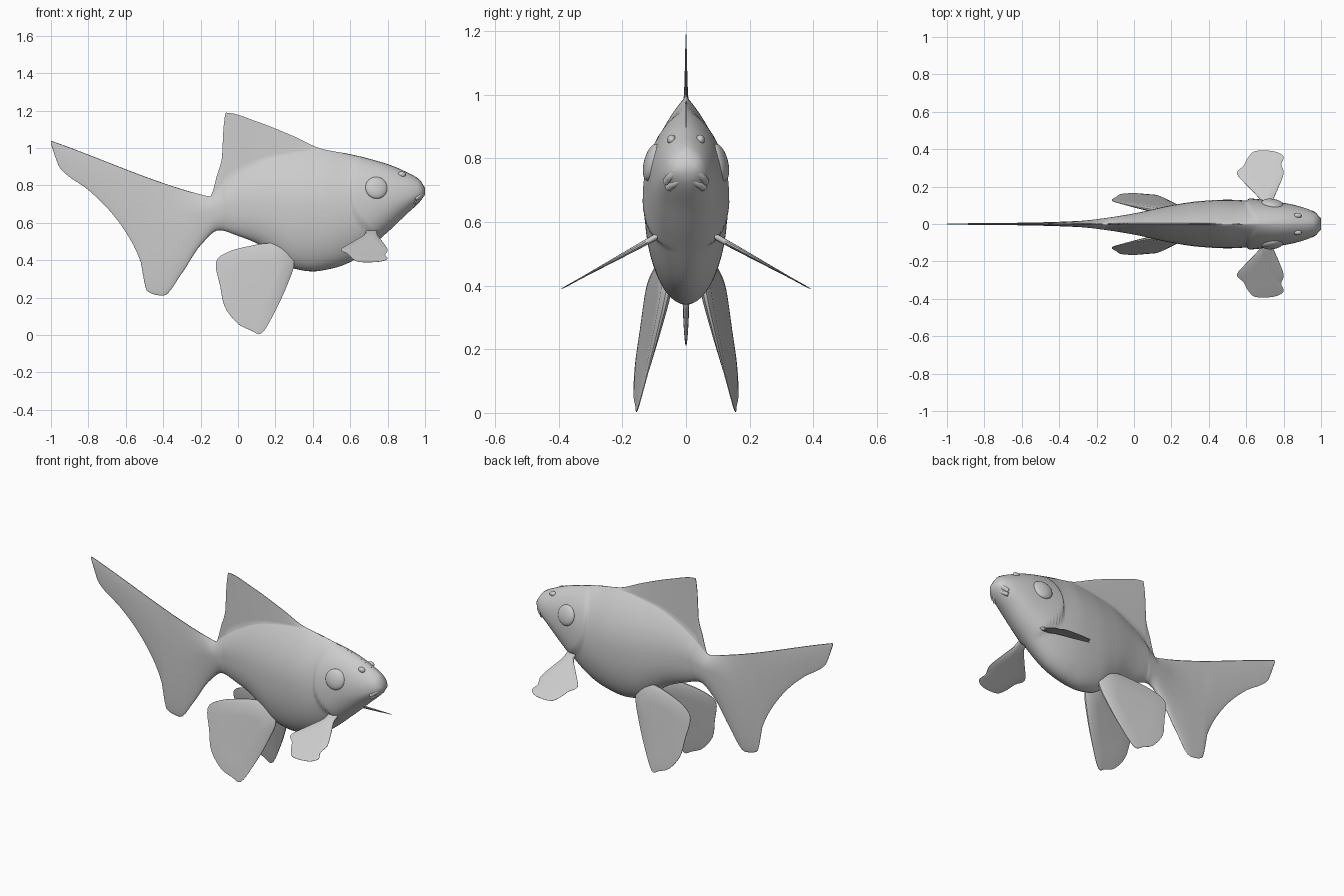
import bpy, bmesh, math
from mathutils import Vector

if "Cube" in bpy.data.objects:
    bpy.data.objects.remove(bpy.data.objects["Cube"])

grey = bpy.data.materials.new("plain grey")
grey.use_nodes = True
grey.diffuse_color = (0.6, 0.6, 0.6, 1)
grey.node_tree.nodes["Principled BSDF"].inputs["Base Color"].default_value = grey.diffuse_color


def lerp(a, b, t):
    return a + (b - a) * t


def smooth_step(a, b, x):
    t = min(max((x - a) / (b - a), 0), 1)
    return t * t * (3 - 2 * t)


def curve_through(keys):
    """Smooth function through (position, value) keys without overshoot."""
    n = len(keys)
    d = [(keys[i + 1][1] - keys[i][1]) / (keys[i + 1][0] - keys[i][0]) for i in range(n - 1)]
    m = [d[0]] + [2 * a * b / (a + b) if a * b > 0 else 0 for a, b in zip(d, d[1:])] + [d[-1]]

    def value(x):
        i = 0
        while i < n - 2 and x > keys[i + 1][0]:
            i += 1
        (x0, y0), (x1, y1) = keys[i], keys[i + 1]
        h = x1 - x0
        t = min(max((x - x0) / h, 0), 1)
        s = t * t * (3 - 2 * t)
        return lerp(y0, y1, s) + h * t * (1 - t) * ((1 - t) * m[i] - t * m[i + 1])
    return value


def finish(name, bm, angle=50):
    bmesh.ops.recalc_face_normals(bm, faces=bm.faces)
    mesh = bpy.data.meshes.new(name)
    bm.to_mesh(mesh)
    bm.free()
    ob = bpy.data.objects.new(name, mesh)
    bpy.context.collection.objects.link(ob)
    mesh.materials.append(grey)
    bpy.ops.object.select_all(action='DESELECT')
    ob.select_set(True)
    bpy.context.view_layer.objects.active = ob
    bpy.ops.object.shade_smooth_by_angle(angle=math.radians(angle))
    return ob


# Side outline: upper edge with dorsal fin, lower edge with tail lobe
top_keys = [(-1, 1.037), (-.98, 1.03), (-.2, .75), (-.15, .74), (-.11, .86), (-.085, .95),
            (-.078, 1.1), (-.065, 1.187), (.1, 1.14), (.3, 1.06), (.45, .993), (.6, .965),
            (.8, .912), (.9, .87), (.97, .83), (1, .785)]
low_keys = [(-1, 1.02), (-.98, .96), (-.95, .89), (-.8, .775), (-.7, .68), (-.6, .55), (-.52, .39),
            (-.49, .24), (-.46, .22), (-.4, .21), (-.3, .33), (-.2, .48), (-.1, .56), (0, .53),
            (.1, .49), (.2, .42), (.3, .355), (.4, .34), (.5, .355), (.6, .39), (.8, .55),
            (.9, .645), (.97, .71), (1, .75)]
top, low = curve_through(top_keys), curve_through(low_keys)
# Top of the fleshy body below the dorsal fin
ridge = curve_through([(-.15, .74), (0, .86), (.2, .95), (.45, .985), (.6, .965)])
widest = curve_through([(-.15, .65), (0, .67), (.3, .64), (.5, .64), (.8, .71), (1, .765)])
width = curve_through([(-1, .003), (-.6, .007), (-.3, .016), (-.15, .032), (0, .056), (.2, .1),
                       (.35, .122), (.5, .13), (.65, .122), (.8, .112), (.9, .09), (.97, .06), (1, .03)])
# Rear edge of the gill cover, as x by height
gill = curve_through([(.5, .76), (.56, .7), (.62, .64), (.7, .605), (.8, .6), (.88, .62), (.95, .66)])


def section(x):
    """Half section of the fish at x, from belly to upper edge, as (y, z)."""
    zt, zb = top(x), low(x)
    zr = min(ridge(x), zt) if -.15 < x < .6 else zt
    zm = widest(x) if x > -.15 else lerp((zt + zb) / 2, widest(-.15), smooth_step(-.4, -.15, x))
    zm = min(max(zm, lerp(zb, zt, .2)), lerp(zb, zt, .8))
    zr = max(zr, zm + .001)
    hw = width(x)
    blade = .009 * smooth_step(-.3, 0, x) * (1 - smooth_step(.45, .6, x))
    power = lerp(1, .6, smooth_step(.4, .8, x))
    pts = []
    for i in range(-12, 13):
        u = math.sin(i / 12 * math.pi / 2)
        if u < 0:
            z = lerp(zm, zb, -u)
            y = hw * math.sqrt(max(1 - u * u, 0))
        else:
            z = lerp(zm, zr, u)
            y = hw * max(1 - u ** 2.2, 0) ** power
            y += blade * u
        # raised gill cover
        if x > .5 and abs(u) < .98:
            g = gill(z)
            y += .013 * smooth_step(g - .008, g + .012, x) * (1 - smooth_step(g, g + .24, x)) * (1 - u ** 4)
        pts.append((y, z))
    for i in range(1, 9):
        t = i / 8
        pts.append((lerp(blade, .0015, t), lerp(zr, zt, t) + .0002 * i))
    return pts


# Body, dorsal fin and tail in one skin
stations = {round(-1 + i * .02, 3) for i in range(101)}
stations |= {round(.58 + i * .005, 3) for i in range(34)}
stations |= {k[0] for k in top_keys + low_keys}
stations |= {round(-.15 + i * .005, 3) for i in range(18)}
bm = bmesh.new()
rings = []
for x in sorted(stations):
    half = section(x)
    loop = [(y, z) for y, z in half] + [(-y, z) for y, z in reversed(half[1:])]
    rings.append([bm.verts.new((x, y, z)) for y, z in loop])
for a, b in zip(rings, rings[1:]):
    for i in range(len(a)):
        j = (i + 1) % len(a)
        bm.faces.new((a[i], a[j], b[j], b[i]))
for ring in (rings[0], rings[-1]):
    bm.faces.new(ring)
finish("fish_body", bm, 60)


def rounded(points, steps=4):
    """Closed smooth outline through the points."""
    out = []
    n = len(points)
    for i in range(n):
        a, b, c, d = (Vector(points[(i + k) % n]) for k in (-1, 0, 1, 2))
        for s in range(steps):
            t = s / steps
            out.append(b + (c - a) * t / 2 + (a * 2 - b * 5 + c * 4 - d) * t * t / 2
                       + (b * 3 - a - c * 3 + d) * t ** 3 / 2)
    return out


def fin(name, outline, place, root, reach, thick):
    """Thin lens-shaped fin, thickest at its root; place maps 2D to 3D."""
    flat = rounded(outline)
    root = Vector(root)
    mid = sum(flat, Vector((0, 0))) / len(flat)
    o = Vector(place(0, 0))
    normal = (Vector(place(1, 0)) - o).cross(Vector(place(0, 1)) - o).normalized()
    bm = bmesh.new()

    def vert(p, side):
        depth = thick * max(1 - (p - root).length / reach, .2)
        return bm.verts.new(Vector(place(p.x, p.y)) + normal * depth * side)

    n = len(flat)
    edge = [[vert(p, s * .3) for p in flat] for s in (1, -1)]
    for i in range(n):
        j = (i + 1) % n
        bm.faces.new((edge[0][i], edge[0][j], edge[1][j], edge[1][i]))
    for k, side in enumerate((1, -1)):
        last = edge[k]
        for f in (.88, .55):
            ring = [vert(mid.lerp(p, f), side) for p in flat]
            for i in range(n):
                j = (i + 1) % n
                bm.faces.new((last[i], last[j], ring[j], ring[i]))
            last = ring
        centre = vert(mid, side)
        for i in range(n):
            bm.faces.new((last[i], last[(i + 1) % n], centre))
    finish(name, bm)


def ball(name, centre, size, tilt):
    bm = bmesh.new()
    bmesh.ops.create_uvsphere(bm, u_segments=32, v_segments=16, radius=1)
    ob = finish(name, bm)
    ob.location, ob.scale, ob.rotation_euler = centre, size, tilt


pectoral = [(.69, .08), (.675, .13), (.61, .2), (.55, .27), (.585, .31), (.61, .355), (.65, .39),
            (.75, .388), (.8, .36), (.787, .32), (.8, .27), (.77, .19), (.745, .13), (.74, .08)]
pelvic = [(.3, .39), (.26, .26), (.19, .11), (.125, .008), (.07, .025), (0, .06), (-.07, .15),
          (-.095, .26), (-.118, .39), (-.05, .445), (.06, .475), (.16, .49), (.25, .48)]

for side, s in (("left", 1), ("right", -1)):
    # Paired fins
    fin(side + "_pectoral_fin", pectoral, lambda x, y: (x, s * y, .55 - .55 * (y - .1)),
        (.71, .1), .3, .01)
    fin(side + "_pelvic_fin", pelvic, lambda x, z: (x, s * (.155 - .177 * z - .163 * (x - .12)), z),
        (.25, .45), .45, .02)
    # Eyes and nostrils
    ball(side + "_eye", (.74, s * .107, .787), (.06, .024, .06), (s * .25, 0, -s * .15))
    ball(side + "_nostril", (.875, s * .045, .858), (.022, .014, .016), (0, 0, 0))

# Lips, drooping at the corners
for name, path in (("upper_lip", [(.945, .062, .725), (.972, .042, .748), (.986, 0, .772)]),
                   ("lower_lip", [(.94, .056, .708), (.96, .035, .722), (.972, 0, .737)])):
    data = bpy.data.curves.new(name, 'CURVE')
    data.dimensions = '3D'
    data.bevel_depth = .013
    data.bevel_resolution = 3
    data.use_fill_caps = True
    spline = data.splines.new('BEZIER')
    points = path + [(x, -y, z) for x, y, z in reversed(path[:-1])]
    spline.bezier_points.add(len(points) - 1)
    for bp, p in zip(spline.bezier_points, points):
        bp.co = p
        bp.handle_left_type = bp.handle_right_type = 'AUTO'
    data.materials.append(grey)
    bpy.context.collection.objects.link(bpy.data.objects.new(name, data))
